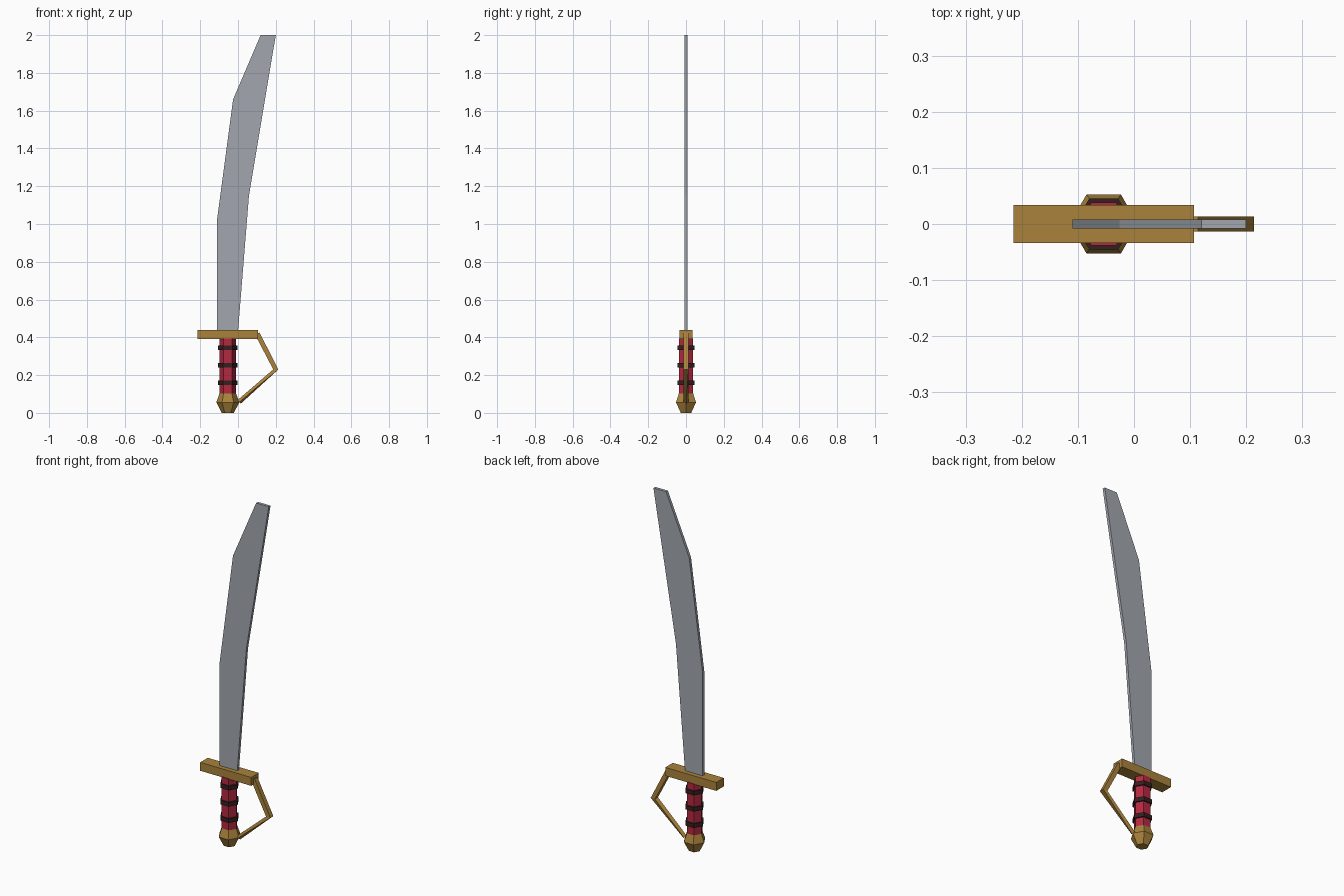
import bpy, bmesh, math
from mathutils import Vector

if "Cube" in bpy.data.objects:
    bpy.data.objects.remove(bpy.data.objects["Cube"])


def material(name, rgb):
    m = bpy.data.materials.new(name)
    m.diffuse_color = (*rgb, 1)
    m.use_nodes = True
    m.node_tree.nodes["Principled BSDF"].inputs["Base Color"].default_value = m.diffuse_color
    return m


STEEL = material("steel grey", (0.36, 0.39, 0.43))
GOLD = material("dull gold", (0.40, 0.225, 0.045))
RED = material("grip red", (0.45, 0.022, 0.05))
DARK = material("dark leather", (0.035, 0.014, 0.014))
GRIP_X = -0.054


def loft(name, rings, mat):
    """Skin equal-sized rings of points and cap both ends."""
    bm = bmesh.new()
    loops = [[bm.verts.new(p) for p in ring] for ring in rings]
    n = len(loops[0])
    for a, b in zip(loops, loops[1:]):
        for i in range(n):
            j = (i + 1) % n
            bm.faces.new((a[i], a[j], b[j], b[i]))
    bm.faces.new(loops[0][::-1])
    bm.faces.new(loops[-1])
    bmesh.ops.recalc_face_normals(bm, faces=bm.faces)
    me = bpy.data.meshes.new(name)
    bm.to_mesh(me)
    bm.free()
    me.materials.append(mat)
    ob = bpy.data.objects.new(name, me)
    bpy.context.collection.objects.link(ob)
    return ob


def hex_lathe(name, profile, mat):
    """Six-sided turned part about the grip axis; profile is (radius, z)."""
    angles = [math.radians(60 * i) for i in range(6)]
    return loft(name, [[(GRIP_X + r * math.cos(a), r * math.sin(a), z)
                        for a in angles] for r, z in profile], mat)


# Blade: flat curved outline with thickness
outline = [(-0.11, 0.43), (0.0, 0.43), (0.058, 1.15), (0.2, 2.0),
           (0.12, 2.0), (-0.026, 1.66), (-0.11, 1.03)]
loft("blade", [[(x, y, z) for x, z in outline] for y in (-0.008, 0.008)], STEEL)

# Crossguard bar
loft("crossguard", [[(-0.215, -0.034, z), (0.107, -0.034, z),
                     (0.107, 0.034, z), (-0.215, 0.034, z)]
                    for z in (0.392, 0.44)], GOLD)

# Grip, leather bands and pommel
hex_lathe("grip", [(0.044, 0.09), (0.044, 0.395)], RED)
for i, z in enumerate((0.16, 0.253, 0.346)):
    hex_lathe(f"grip_band_{i + 1}", [(0.052, z - 0.012), (0.052, z + 0.012)], DARK)
hex_lathe("pommel", [(0.032, 0.0), (0.061, 0.056), (0.043, 0.105)], GOLD)


# Knuckle guard: bent square bar that twists toward the pommel
def section(x, z, nx, nz, half, twist):
    n, y = Vector((nx, 0, nz)).normalized(), Vector((0, 1, 0))
    c, s = math.cos(twist), math.sin(twist)
    u, v = n * c - y * s, y * c + n * s
    return [Vector((x, 0, z)) + (u * i + v * j) * half
            for i, j in ((1, 1), (1, -1), (-1, -1), (-1, 1))]


loft("knuckle_guard", [section(0.102, 0.42, 0.9, 0.44, 0.013, 0),
                       section(0.2, 0.23, 1, 0, 0.0135, 0),
                       section(0.006, 0.058, 0.67, -0.74, 0.009, math.radians(40))],
     GOLD)
